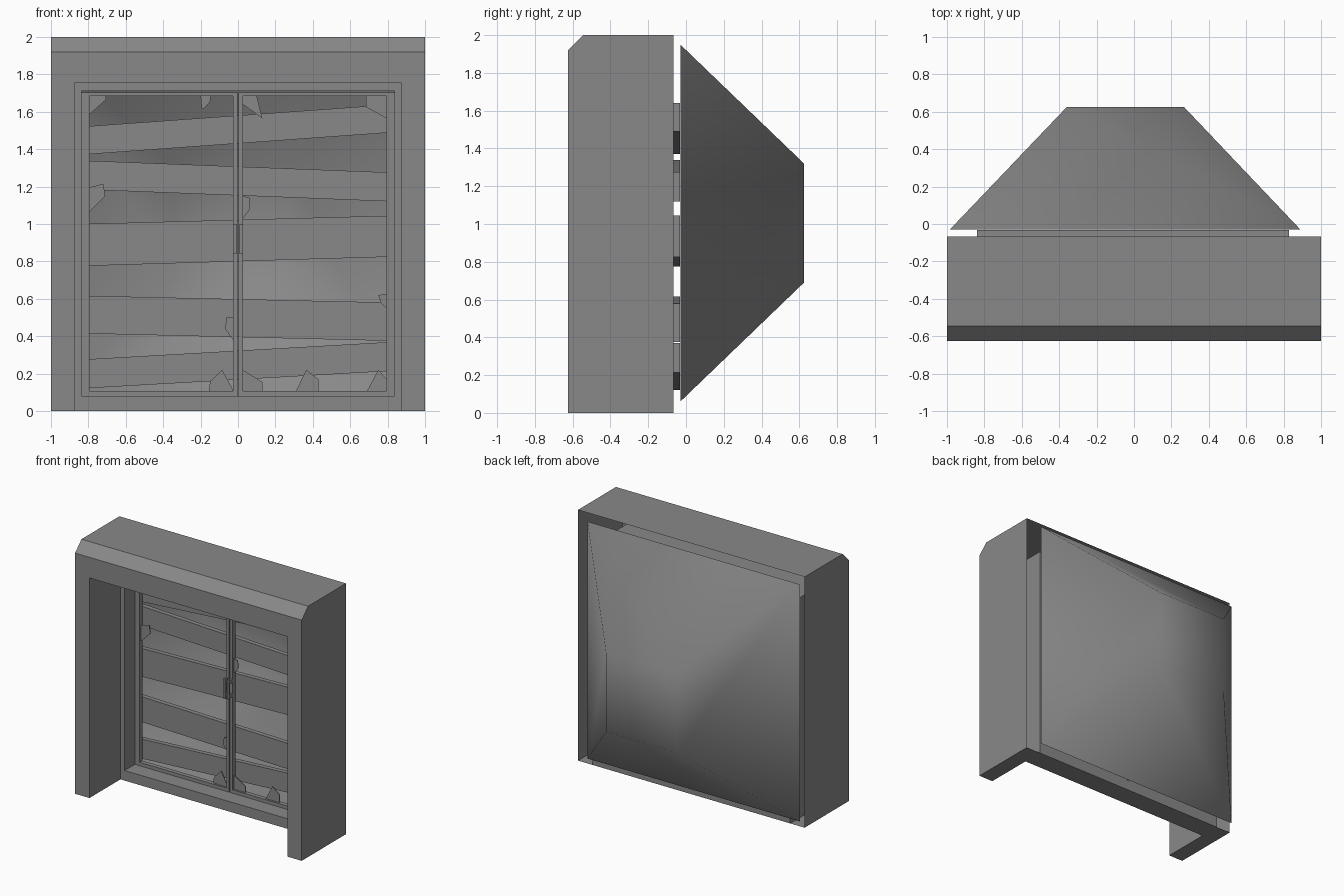
import bpy
import bmesh

if "Cube" in bpy.data.objects:
    bpy.data.objects.remove(bpy.data.objects["Cube"])

# Single plain grey
GREY = (0.25, 0.25, 0.25, 1)
grey = bpy.data.materials.new("plain grey")
grey.use_nodes = True
grey.diffuse_color = GREY
grey.node_tree.nodes["Principled BSDF"].inputs["Base Color"].default_value = GREY


def make_object(name, bm, fix_normals=True):
    bmesh.ops.remove_doubles(bm, verts=bm.verts, dist=0.0001)
    if fix_normals:
        bmesh.ops.recalc_face_normals(bm, faces=bm.faces)
    mesh = bpy.data.meshes.new(name)
    bm.to_mesh(mesh)
    bm.free()
    mesh.materials.append(grey)
    obj = bpy.data.objects.new(name, mesh)
    bpy.context.collection.objects.link(obj)
    return obj


def add_face(bm, points):
    return bm.faces.new([bm.verts.new(p) for p in points])


def add_prism(bm, outline, y0, y1):
    """Extrude an (x, z) outline from y0 to y1."""
    face = add_face(bm, [(x, y0, z) for x, z in outline])
    out = bmesh.ops.extrude_face_region(bm, geom=[face], use_keep_orig=True)
    verts = [v for v in out["geom"] if isinstance(v, bmesh.types.BMVert)]
    bmesh.ops.translate(bm, verts=verts, vec=(0, y1 - y0, 0))


def rect(x0, x1, z0, z1):
    return [(x0, z0), (x1, z0), (x1, z1), (x0, z1)]


def make_ring(name, outer, inner, y0, y1):
    """Rectangular frame between two rectangles, with depth."""
    bm = bmesh.new()
    a, b = rect(*outer), rect(*inner)
    for i in range(4):
        j = (i + 1) % 4
        for (p, q), (r, s) in (((a[i], y0), (b[i], y0)), ((a[i], y1), (b[i], y1)),
                               ((a[i], y0), (a[i], y1)), ((b[i], y0), (b[i], y1))):
            p2 = a[j] if p == a[i] else b[j]
            r2 = a[j] if r == a[i] else b[j]
            add_face(bm, [(p[0], q, p[1]), (p2[0], q, p2[1]),
                          (r2[0], s, r2[1]), (r[0], s, r[1])])
    return make_object(name, bm)


# Hollow wall surround, open at the back, chamfered along the top front edge
FRONT, BACK, HALF, HEAD = -0.625, -0.067, 0.873, 1.755
CHAMFER_Y, CHAMFER_Z = -0.545, 1.92
bm = bmesh.new()
for s in (-1, 1):
    o, i = s, s * HALF
    add_face(bm, [(o, FRONT, 0), (o, BACK, 0), (o, BACK, 2),
                  (o, CHAMFER_Y, 2), (o, FRONT, CHAMFER_Z)])
    add_face(bm, [(i, FRONT, 0), (i, BACK, 0), (i, BACK, HEAD), (i, FRONT, HEAD)])
    add_face(bm, [(o, FRONT, 0), (i, FRONT, 0), (i, BACK, 0), (o, BACK, 0)])
add_face(bm, [(-1, FRONT, 0), (-HALF, FRONT, 0), (-HALF, FRONT, HEAD), (HALF, FRONT, HEAD),
              (HALF, FRONT, 0), (1, FRONT, 0), (1, FRONT, CHAMFER_Z), (-1, FRONT, CHAMFER_Z)])
for (y0, z0), (y1, z1) in (((FRONT, CHAMFER_Z), (CHAMFER_Y, 2)),
                           ((CHAMFER_Y, 2), (BACK, 2)),
                           ((FRONT, HEAD), (BACK, HEAD))):
    x = HALF if z0 == HEAD else 1
    add_face(bm, [(-x, y0, z0), (x, y0, z0), (x, y1, z1), (-x, y1, z1)])
make_object("wall_surround", bm)

# Window casing, set back in the opening
make_ring("window_casing", (-HALF, HALF, 0, HEAD), (-0.837, 0.837, 0.08, 1.712), -0.235, BACK)

# Two sashes and their pull handles
for side, s in (("right", -1), ("left", 1)):
    outer = sorted((s * 0.004, s * 0.837))
    inner = sorted((s * 0.026, s * 0.795))
    make_ring(side + "_sash", (*outer, 0.08, 1.703), (*inner, 0.107, 1.685), -0.105, -0.07)
    bm = bmesh.new()
    x0, x1 = sorted((s * 0.008, s * 0.026))
    add_prism(bm, rect(x0, x1, 0.84, 1.0), -0.15, -0.135)
    for z in (0.85, 0.965):
        add_prism(bm, rect(x0, x1, z, z + 0.025), -0.135, -0.105)
    make_object(side + "_handle", bm)

# Crooked boards nailed behind: bottom and top at the right end, then at the left end
boards = [(1.37, 1.52, 1.49, 1.64), (1.185, 1.34, 1.12, 1.275), (0.775, 1.0, 0.825, 1.045),
          (0.415, 0.617, 0.375, 0.58), (0.12, 0.275, 0.215, 0.37)]
for n, (b0, t0, b1, t1) in enumerate(boards):
    bm = bmesh.new()
    add_prism(bm, [(-0.84, b0), (0.83, b1), (0.83, t1), (-0.84, t0)], -0.07, -0.033)
    make_object(f"board_{n + 1}", bm)

# Broken glass shards left in the sashes
shards = [
    [(-.795, 1.685), (-.705, 1.685), (-.705, 1.665), (-.795, 1.585)],
    [(-.2, 1.685), (-.145, 1.685), (-.15, 1.65), (-.185, 1.615), (-.195, 1.62)],
    [(.026, 1.685), (.1, 1.685), (.13, 1.565), (.026, 1.64)],
    [(.685, 1.685), (.795, 1.685), (.795, 1.565), (.685, 1.625)],
    [(-.795, 1.195), (-.72, 1.215), (-.71, 1.15), (-.795, 1.065)],
    [(.026, 1.15), (.06, 1.14), (.065, 1.08), (.026, 1.03)],
    [(-.026, .5), (-.06, .5), (-.07, .44), (-.026, .38)],
    [(.795, .625), (.75, .62), (.765, .575), (.795, .55)],
    [(-.155, .107), (-.15, .155), (-.085, .22), (-.03, .12), (-.03, .107)],
    [(.026, .107), (.13, .107), (.13, .155), (.026, .22)],
    [(.31, .107), (.365, .22), (.43, .17), (.43, .107)],
    [(.69, .107), (.75, .22), (.795, .17), (.795, .107)],
]
bm = bmesh.new()
for outline in shards:
    add_prism(bm, outline, -0.09, -0.085)
make_object("glass_shards", bm)

# Tapered hollow room shell behind the window, open towards the front
bm = bmesh.new()
big = [(x, -0.03, z) for x, z in rect(-0.985, 0.89, 0.06, 1.95)]
small = [(x, 0.625, z) for x, z in rect(-0.36, 0.268, 0.69, 1.32)]
for i in range(4):
    j = (i + 1) % 4
    add_face(bm, [big[i], big[j], small[j], small[i]])
add_face(bm, small[::-1])
room = make_object("room_shell", bm)
for poly in room.data.polygons:
    poly.use_smooth = True
